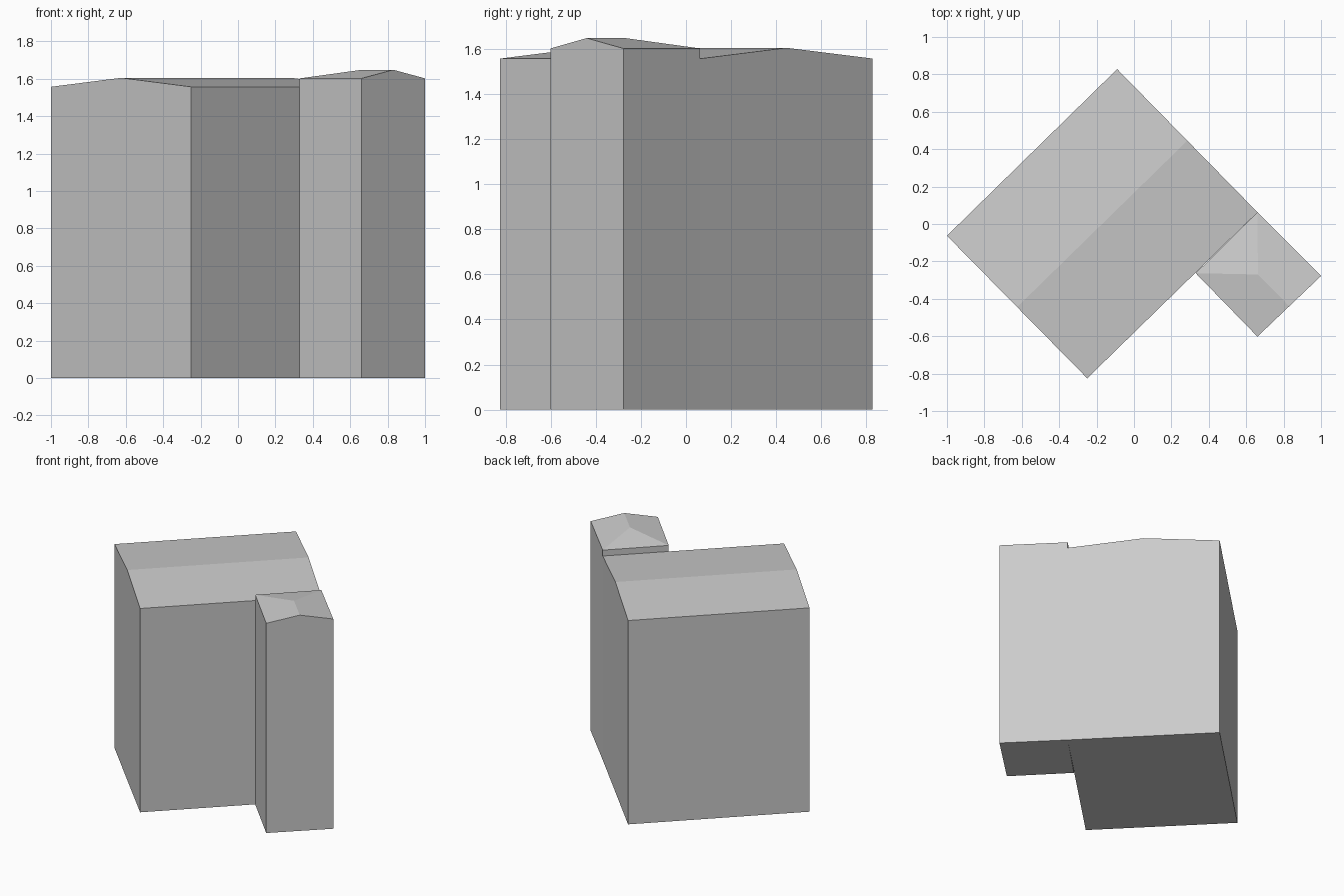
import bpy
from mathutils import Vector

cube = bpy.data.objects.get("Cube")
if cube:
    bpy.data.objects.remove(cube, do_unlink=True)

# Single plain wall and roof colour
grey = bpy.data.materials.new("plain_grey")
grey.use_nodes = True
grey.diffuse_color = (0.6, 0.6, 0.6, 1)
grey.node_tree.nodes["Principled BSDF"].inputs["Base Color"].default_value = (0.6, 0.6, 0.6, 1)


def block(name, corners, eaves, ridge, hipped):
    """Four-cornered block; the ridge runs between the middles of sides 0-1 and 2-3,
    or stops at the plan centre when the far end is hipped."""
    c = [Vector(p) for p in corners]
    start = (c[0] + c[1]) / 2
    end = sum(c, Vector((0, 0))) / 4 if hipped else (c[2] + c[3]) / 2
    verts = [(p.x, p.y, 0) for p in c] + [(p.x, p.y, eaves) for p in c]
    verts += [(p.x, p.y, ridge) for p in (start, end)]
    faces = [(3, 2, 1, 0),                       # floor
             (0, 1, 5, 8, 4),                    # gable
             (1, 2, 6, 5), (3, 0, 4, 7),         # long walls
             (5, 6, 9, 8), (7, 4, 8, 9)]         # roof slopes
    if hipped:
        faces += [(2, 3, 7, 6), (6, 7, 9)]
    else:
        faces += [(2, 3, 7, 9, 6)]
    mesh = bpy.data.meshes.new(name)
    mesh.from_pydata(verts, [], faces)
    mesh.materials.append(grey)
    mesh.validate()
    obj = bpy.data.objects.new(name, mesh)
    bpy.context.collection.objects.link(obj)
    return obj


# Main gabled building
block("main_building", [(-1, -0.063), (-0.25, -0.825), (0.66, 0.063), (-0.09, 0.828)],
      1.557, 1.605, False)

# Narrow side wing, gabled outwards and hipped against the main building
block("side_wing", [(0.66, -0.602), (1, -0.278), (0.66, 0.063), (0.33, -0.263)],
      1.602, 1.648, True)
